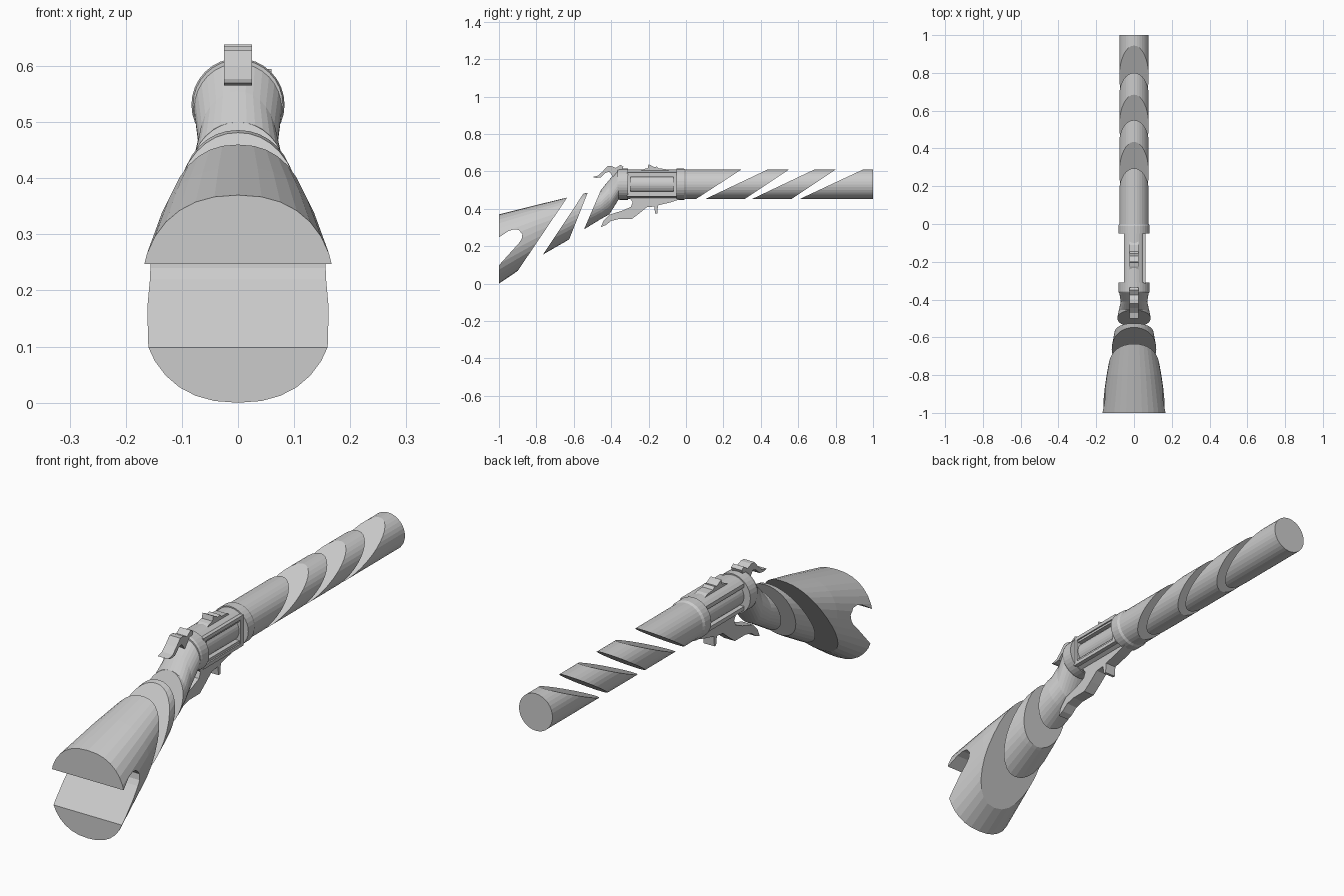
import bpy, bmesh, math
from mathutils import Vector

if "Cube" in bpy.data.objects:
    bpy.data.objects.remove(bpy.data.objects["Cube"])

SIDES = 32
AXIS_Z = 0.531      # height of the barrel axis
R = 0.078           # barrel radius

grey = bpy.data.materials.new("plain_grey")
grey.diffuse_color = (0.6, 0.6, 0.6, 1)
grey.use_nodes = True
grey.node_tree.nodes["Principled BSDF"].inputs["Base Color"].default_value = grey.diffuse_color


def finish(name, bm):
    bmesh.ops.recalc_face_normals(bm, faces=bm.faces)
    me = bpy.data.meshes.new(name)
    bm.to_mesh(me)
    bm.free()
    me.materials.append(grey)
    ob = bpy.data.objects.new(name, me)
    bpy.context.collection.objects.link(ob)
    return ob


def loft(name, stations, rear=None, front=None, power=2.0):
    """Closed tube along y from (y, z_low, z_high, half_width), with slanted end cuts."""
    bm = bmesh.new()
    rings = []
    for y, lo, hi, w in stations:
        ring = []
        for i in range(SIDES):
            a = 2 * math.pi * i / SIDES
            c, s = math.cos(a), math.sin(a)
            x = math.copysign(abs(c) ** (2 / power), c) * w
            z = math.copysign(abs(s) ** (2 / power), s) * (hi - lo) / 2
            ring.append(bm.verts.new((x, y, (lo + hi) / 2 + z)))
        rings.append(ring)
    for a, b in zip(rings, rings[1:]):
        for i in range(SIDES):
            j = (i + 1) % SIDES
            bm.faces.new((a[i], a[j], b[j], b[i]))
    bm.faces.new(rings[0])
    bm.faces.new(rings[-1])
    for cut, is_front in ((rear, False), (front, True)):
        if cut:
            (y0, z0), (y1, z1) = cut      # lower and upper point of the cut
            bmesh.ops.bisect_plane(
                bm, geom=bm.verts[:] + bm.edges[:] + bm.faces[:], dist=1e-5,
                plane_co=(0, y0, z0), plane_no=Vector((0, z1 - z0, y0 - y1)).normalized(),
                clear_outer=is_front, clear_inner=not is_front)
            open_edges = [e for e in bm.edges if e.is_boundary]
            bmesh.ops.holes_fill(bm, edges=open_edges, sides=0)
    return finish(name, bm)


def prism(name, pts, axis, a, b):
    """Extrude a profile: 'x' uses (y, z) points, 'y' uses (x, z) points."""
    bm = bmesh.new()

    def place(p, d):
        return (d, p[0], p[1]) if axis == 'x' else (p[0], d, p[1])
    A = [bm.verts.new(place(p, a)) for p in pts]
    B = [bm.verts.new(place(p, b)) for p in pts]
    n = len(pts)
    for i in range(n):
        j = (i + 1) % n
        bm.faces.new((A[i], A[j], B[j], B[i]))
    bm.faces.new(A)
    bm.faces.new(B)
    return finish(name, bm)


def ring(y, r):
    return (y, AXIS_Z - r, AXIS_Z + r, r)


# barrel: four slices separated by slanted gaps
LOW, HIGH = AXIS_Z - R, AXIS_Z + R
loft("barrel_breech", [ring(-0.05, 0.083), ring(-0.01, 0.083), ring(0.0, R), ring(0.4, R)],
     front=((0.055, LOW), (0.295, HIGH)))
for k, (start, end) in enumerate(((0.105, 0.315), (0.355, 0.565))):
    loft("barrel_slice_%d" % (k + 1), [ring(0.0, R), ring(0.95, R)],
         rear=((start, LOW), (start + 0.33, HIGH)), front=((end, LOW), (end + 0.235, HIGH)))
loft("barrel_muzzle", [ring(0.5, R), ring(1.0, R)], rear=((0.61, LOW), (0.945, HIGH)))

# receiver: inner core, top and bottom rails, rear collar
loft("receiver_core", [ring(-0.33, 0.053), ring(-0.04, 0.053)])
for name, s in (("top_rail", 1), ("bottom_rail", -1)):
    arc = []
    for i in range(9):
        x = -0.054 + 0.108 * i / 8
        arc.append((x, AXIS_Z + s * math.sqrt(R * R - x * x)))
    prism(name, arc + [(0.054, AXIS_Z + s * 0.04), (-0.054, AXIS_Z + s * 0.04)],
          'y', -0.33, -0.04)
loft("receiver_collar", [ring(-0.365, 0.08), ring(-0.355, 0.083), ring(-0.31, 0.083)])

# rectangular frame around the side window
for name, y0, y1, z0, z1 in (("frame_top", -0.315, -0.05, 0.58, 0.595),
                             ("frame_bottom", -0.315, -0.05, 0.465, 0.48),
                             ("frame_rear", -0.315, -0.297, 0.48, 0.58),
                             ("frame_front", -0.068, -0.05, 0.48, 0.58)):
    prism(name, [(y0, z0), (y1, z0), (y1, z1), (y0, z1)], 'x', 0.03, 0.06)

# stock: wrist, thin slice and butt cut from one tapering shape
STOCK = [(-1.0, 0.0, 0.37, 0.174), (-0.8, 0.135, 0.42, 0.145), (-0.635, 0.23, 0.46, 0.115),
         (-0.545, 0.29, 0.482, 0.098), (-0.455, 0.345, 0.50, 0.08), (-0.41, 0.37, 0.555, 0.07),
         (-0.36, 0.45, 0.61, 0.079)]
loft("wrist", STOCK, rear=((-0.545, 0.29), (-0.455, 0.50)))
loft("stock_slice", STOCK, rear=((-0.765, 0.155), (-0.55, 0.478)),
     front=((-0.625, 0.235), (-0.525, 0.487)), power=2.1)
butt = loft("butt", STOCK, front=((-0.895, 0.075), (-0.635, 0.46)), power=2.3)

# rounded notch through the butt
notch = prism("notch_cutter", [(-1.1, 0.18), (-1.0, 0.247), (-0.95, 0.28), (-0.92, 0.29),
                               (-0.895, 0.287), (-0.875, 0.265), (-0.878, 0.24),
                               (-0.89, 0.22), (-1.0, 0.098), (-1.1, -0.01)], 'x', -0.3, 0.3)
notch.hide_render = True
mod = butt.modifiers.new("notch", 'BOOLEAN')
mod.operation = 'DIFFERENCE'
mod.solver = 'EXACT'
mod.object = notch
bpy.context.view_layer.objects.active = butt
bpy.ops.object.modifier_apply(modifier=mod.name)
bpy.data.objects.remove(notch)

# hammer
prism("hammer", [(-0.50, 0.57), (-0.47, 0.577), (-0.445, 0.60), (-0.42, 0.628), (-0.40, 0.628),
                 (-0.375, 0.618), (-0.35, 0.635), (-0.335, 0.625), (-0.345, 0.60),
                 (-0.35, 0.56), (-0.385, 0.565), (-0.41, 0.598), (-0.43, 0.592),
                 (-0.455, 0.568), (-0.48, 0.565)], 'x', -0.025, 0.025)

# rear sight
prism("rear_sight", [(-0.25, 0.60), (-0.225, 0.613), (-0.205, 0.617), (-0.20, 0.638),
                     (-0.187, 0.632), (-0.17, 0.622), (-0.155, 0.626), (-0.145, 0.615),
                     (-0.11, 0.613), (-0.08, 0.60)], 'x', -0.025, 0.025)

# lever and trigger below the receiver
prism("lever", [(-0.455, 0.302), (-0.43, 0.312), (-0.40, 0.335), (-0.36, 0.345), (-0.29, 0.345),
                (-0.25, 0.375), (-0.21, 0.408), (-0.17, 0.412), (-0.165, 0.375),
                (-0.153, 0.375), (-0.15, 0.418), (-0.08, 0.435), (-0.03, 0.452),
                (-0.03, 0.47), (-0.31, 0.47), (-0.285, 0.435), (-0.295, 0.41),
                (-0.34, 0.39), (-0.41, 0.368), (-0.44, 0.338)], 'x', -0.025, 0.025)
